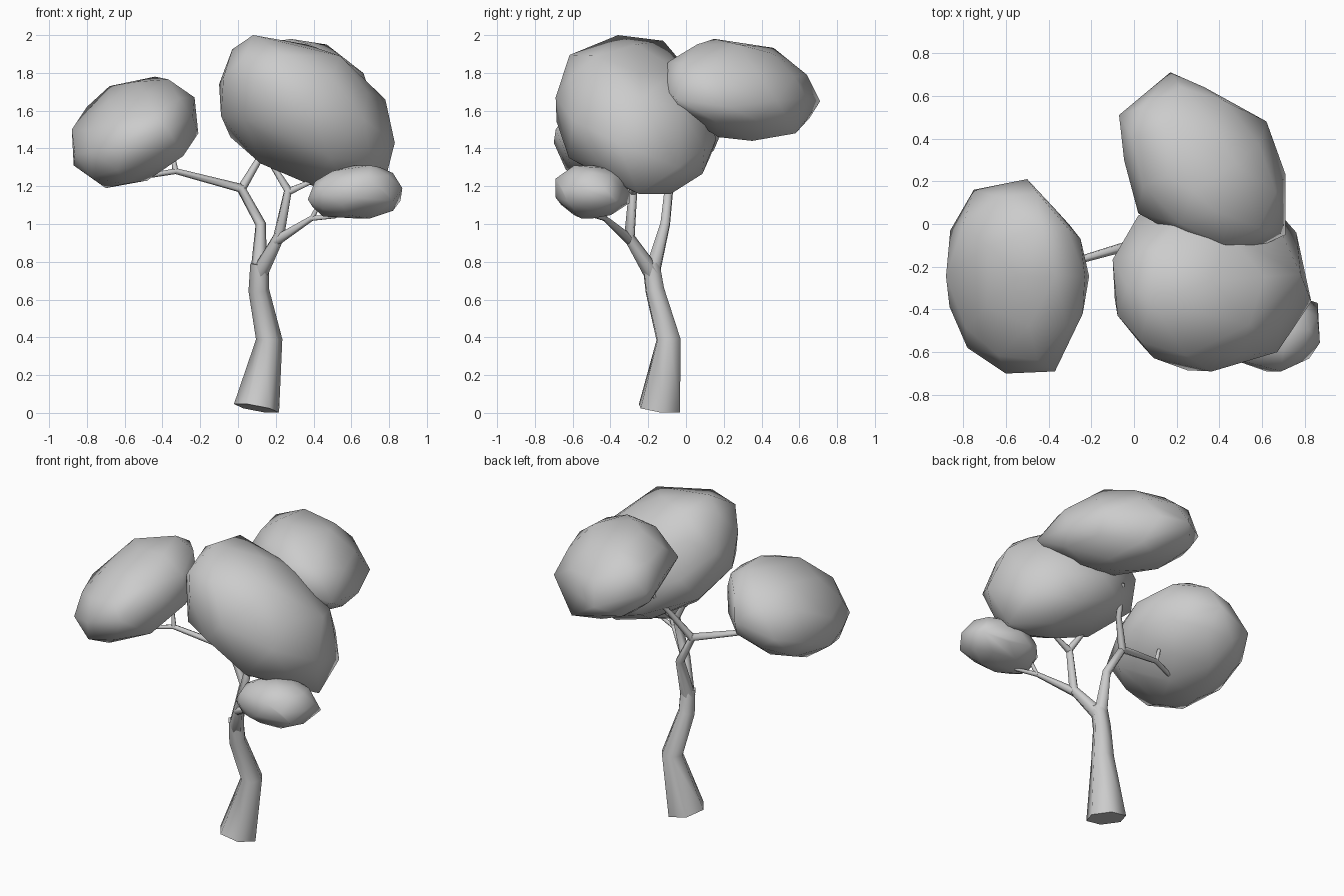
import bpy, bmesh, math
from mathutils import Vector

grey = bpy.data.materials.new("plain grey")
grey.diffuse_color = (0.6, 0.6, 0.6, 1)


def finish(ob):
    ob.data.materials.clear()
    ob.data.materials.append(grey)
    ob.data.shade_smooth()


def clump(name, c, h, tilt, corners=(), front=(), side=(), top=()):
    """Low-poly leaning ellipsoid whose outline corners are pulled to given points."""
    xy, xz, yz = tilt
    l22 = math.sqrt(1 - xy * xy)
    l32 = (yz - xy * xz) / l22
    l33 = math.sqrt(1 - xz * xz - l32 * l32)
    bm = bmesh.new()
    bmesh.ops.create_icosphere(bm, subdivisions=2, radius=1)
    pts = []
    for v in bm.verts:
        a, b, d = v.co
        q = (a, xy * a + l22 * b, xz * a + l32 * b + l33 * d)
        pts.append(Vector([c[i] + h[i] * q[i] for i in range(3)]))
    bm.free()
    used = set()
    for axes, outline in (((0, 1, 2), corners), ((0, 2), front), ((1, 2), side), ((0, 1), top)):
        for target in outline:
            def gap(n):
                return math.dist([pts[n][i] for i in axes], target)
            k = min((n for n in range(len(pts)) if n not in used), key=gap)
            if gap(k) < (0.25 if len(axes) == 3 else 0.15):
                for i, t in zip(axes, target):
                    pts[k][i] = t
                used.add(k)
    bm = bmesh.new()
    for p in pts:
        bm.verts.new(p)
    bmesh.ops.convex_hull(bm, input=bm.verts[:])
    bmesh.ops.delete(bm, geom=[v for v in bm.verts if not v.link_faces], context='VERTS')
    bmesh.ops.recalc_face_normals(bm, faces=bm.faces[:])
    me = bpy.data.meshes.new(name)
    bm.to_mesh(me)
    bm.free()
    ob = bpy.data.objects.new(name, me)
    bpy.context.collection.objects.link(ob)
    finish(ob)


def limb(name, path):
    """Six-sided tapering tube through (x, y, z, radius) points."""
    cu = bpy.data.curves.new(name, 'CURVE')
    cu.dimensions = '3D'
    cu.bevel_depth = 1
    cu.bevel_resolution = 1
    cu.use_fill_caps = True
    sp = cu.splines.new('POLY')
    sp.points.add(len(path) - 1)
    for p, (x, y, z, r) in zip(sp.points, path):
        p.co = (x, y, z, 1)
        p.radius = r
    ob = bpy.data.objects.new(name, cu)
    bpy.context.collection.objects.link(ob)
    bpy.ops.object.select_all(action='DESELECT')
    ob.select_set(True)
    bpy.context.view_layer.objects.active = ob
    bpy.ops.object.convert(target='MESH')
    finish(bpy.context.object)


# Foliage clumps
clump("left_foliage", (-0.545, -0.245, 1.485), (0.335, 0.46, 0.292), (0, 0.35, 0.2),
      corners=[(-0.6, -0.7, 1.43), (-0.37, -0.69, 1.5), (-0.5, 0.21, 1.54)],
      front=[(-0.88, 1.5), (-0.87, 1.31), (-0.7, 1.19), (-0.48, 1.23), (-0.29, 1.36),
             (-0.21, 1.48), (-0.23, 1.67), (-0.44, 1.78), (-0.68, 1.73), (-0.8, 1.62)],
      top=[(-0.78, -0.58), (-0.24, -0.42), (-0.25, -0.07), (-0.36, 0.06),
           (-0.75, 0.16), (-0.86, -0.03)])
clump("front_foliage", (0.365, -0.265, 1.58), (0.465, 0.425, 0.42), (0.08, -0.42, -0.25),
      corners=[(0.08, -0.36, 2.0), (0.1, -0.12, 1.97), (0.76, -0.04, 1.3)],
      front=[(-0.1, 1.74), (0.54, 1.89), (0.78, 1.66), (0.83, 1.43),
             (0.4, 1.2), (0.12, 1.32), (-0.04, 1.46)],
      side=[(-0.69, 1.67), (-0.55, 1.88), (-0.62, 1.35), (-0.25, 1.16),
            (-0.08, 1.16), (0.13, 1.36), (0.16, 1.45)],
      top=[(-0.09, -0.35), (0.03, -0.56), (0.25, -0.685), (0.67, -0.6),
           (0.82, -0.37), (0.78, -0.15), (0.02, 0.04)])
clump("back_foliage", (0.32, 0.28, 1.71), (0.385, 0.42, 0.268), (-0.35, -0.12, -0.12),
      corners=[(0.17, 0.71, 1.65), (0.28, 0.15, 1.98), (0.71, -0.05, 1.66),
               (0.71, 0.23, 1.62), (0.47, 0.28, 1.95)],
      side=[(0.55, 1.85), (0.64, 1.79), (0.58, 1.48), (0.35, 1.44), (0.17, 1.46),
            (-0.08, 1.65)],
      top=[(-0.07, 0.51), (0.33, 0.64), (0.62, 0.48), (0.02, 0.05)])
clump("small_foliage", (0.62, -0.495, 1.17), (0.25, 0.195, 0.142), (0, 0.15, 0),
      front=[(0.37, 1.13), (0.5, 1.28), (0.7, 1.31), (0.82, 1.27),
             (0.87, 1.19), (0.82, 1.07), (0.7, 1.03), (0.45, 1.04)],
      side=[(-0.69, 1.24), (-0.36, 1.27), (-0.3, 1.11), (-0.69, 1.14)],
      top=[(0.45, -0.63), (0.82, -0.63), (0.86, -0.37)])

# Trunk, slightly crooked
limb("trunk", [(0.098, -0.14, 0.024, 0.122), (0.165, -0.093, 0.39, 0.07),
               (0.11, -0.165, 0.65, 0.055), (0.115, -0.185, 0.79, 0.05)])

# Main branches
limb("left_branch", [(0.11, -0.18, 0.74, 0.045), (0.12, -0.11, 1.0, 0.028),
                     (0.015, -0.09, 1.19, 0.025), (-0.33, -0.19, 1.28, 0.016),
                     (-0.5, -0.24, 1.25, 0.012)])
limb("right_branch", [(0.115, -0.18, 0.74, 0.045), (0.215, -0.3, 0.93, 0.03),
                      (0.265, -0.28, 1.18, 0.023), (0.17, -0.25, 1.33, 0.014)])

# Twigs reaching into the foliage
limb("back_twig", [(0.015, -0.09, 1.18, 0.024), (0.11, -0.01, 1.34, 0.018),
                   (0.17, 0.1, 1.5, 0.012)])
limb("left_twig", [(-0.33, -0.19, 1.275, 0.016), (-0.345, -0.18, 1.36, 0.011)])
limb("centre_twig", [(0.265, -0.28, 1.17, 0.022), (0.4, -0.27, 1.23, 0.012)])
limb("small_branch", [(0.2, -0.29, 0.91, 0.028), (0.39, -0.43, 1.03, 0.015),
                      (0.52, -0.48, 1.04, 0.01)])
limb("small_twig", [(0.39, -0.43, 1.025, 0.014), (0.43, -0.44, 1.11, 0.01)])
